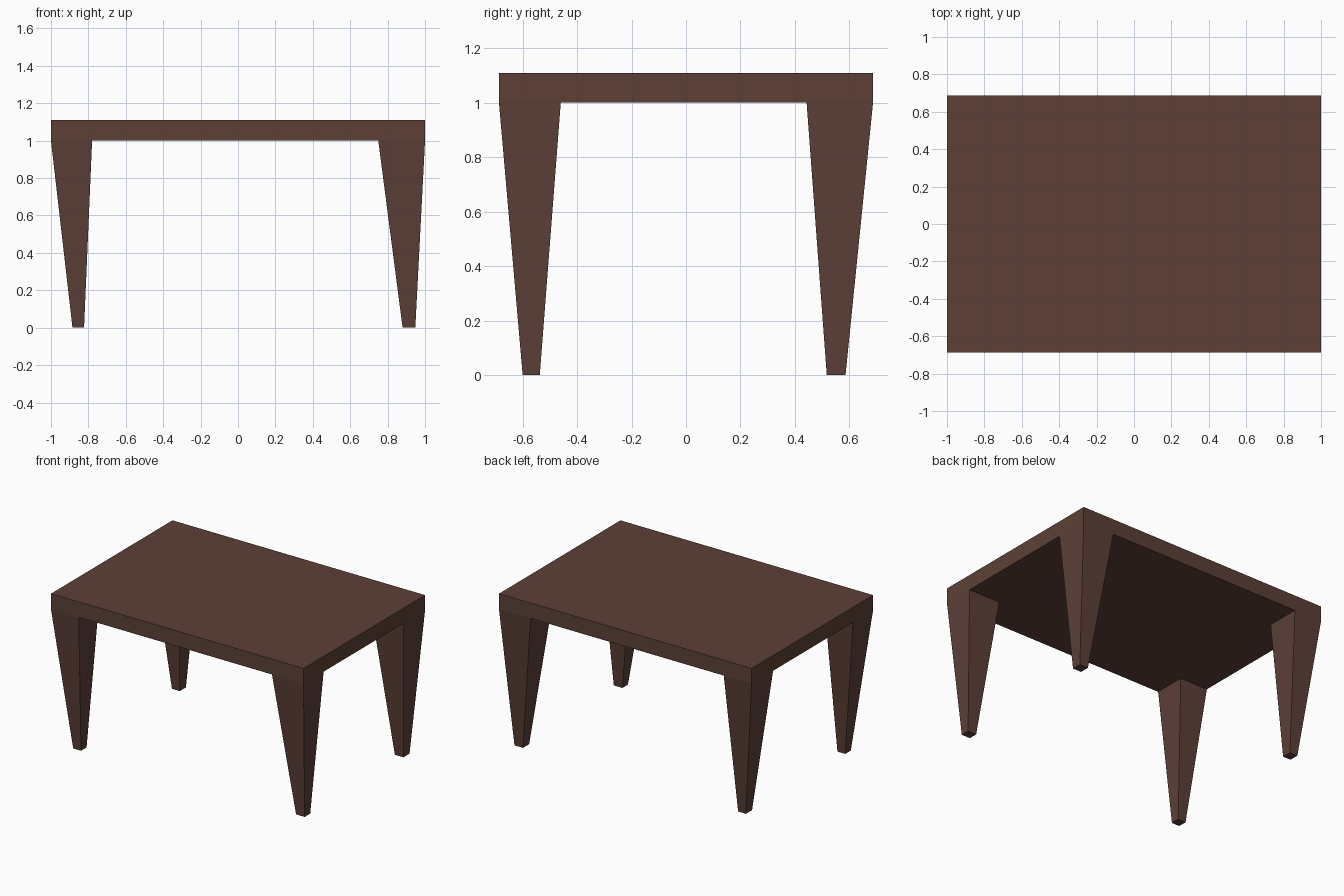
import bpy, bmesh

if "Cube" in bpy.data.objects:
    bpy.data.objects.remove(bpy.data.objects["Cube"])

XS = (-1.0, -0.78, 0.75, 1.0)          # top outline and leg roots
YS = (-0.687, -0.46, 0.443, 0.687)
FEET_X = {0: (-0.885, -0.823), 2: (0.88, 0.948)}
FEET_Y = {0: (-0.60, -0.537), 2: (0.517, 0.586)}
LEG_H, TOP_Z = 1.0, 1.11

bm = bmesh.new()

# Underside of the top: 3 x 3 grid whose corner cells carry the legs
grid = [[bm.verts.new((x, y, LEG_H)) for y in YS] for x in XS]
cells = {}
for i in range(3):
    for j in range(3):
        cells[i, j] = bm.faces.new((grid[i][j], grid[i][j + 1],
                                    grid[i + 1][j + 1], grid[i + 1][j]))

# Table top slab: rim walls and one upper face
rim = ([grid[i][0] for i in range(3)] + [grid[3][j] for j in range(3)]
       + [grid[i][3] for i in (3, 2, 1)] + [grid[0][j] for j in (3, 2, 1)])
upper = [bm.verts.new((v.co.x, v.co.y, TOP_Z)) for v in rim]
n = len(rim)
for k in range(n):
    m = (k + 1) % n
    bm.faces.new((rim[k], rim[m], upper[m], upper[k]))
bm.faces.new(upper)

# Legs: extrude each corner cell down and taper it to its foot
for i in (0, 2):
    for j in (0, 2):
        foot = bmesh.ops.extrude_discrete_faces(bm, faces=[cells[i, j]])["faces"][0]
        cx, cy = foot.calc_center_median().xy
        for v in foot.verts:
            v.co = (FEET_X[i][v.co.x > cx], FEET_Y[j][v.co.y > cy], 0)

bmesh.ops.remove_doubles(bm, verts=bm.verts, dist=1e-5)
bmesh.ops.recalc_face_normals(bm, faces=bm.faces)
mesh = bpy.data.meshes.new("table")
bm.to_mesh(mesh)
bm.free()

# Dark brown wood
wood = bpy.data.materials.new("dark_wood")
wood.diffuse_color = (0.109, 0.051, 0.038, 1)
wood.use_nodes = True
wood.node_tree.nodes["Principled BSDF"].inputs["Base Color"].default_value = wood.diffuse_color
mesh.materials.append(wood)
bpy.context.collection.objects.link(bpy.data.objects.new("table", mesh))
